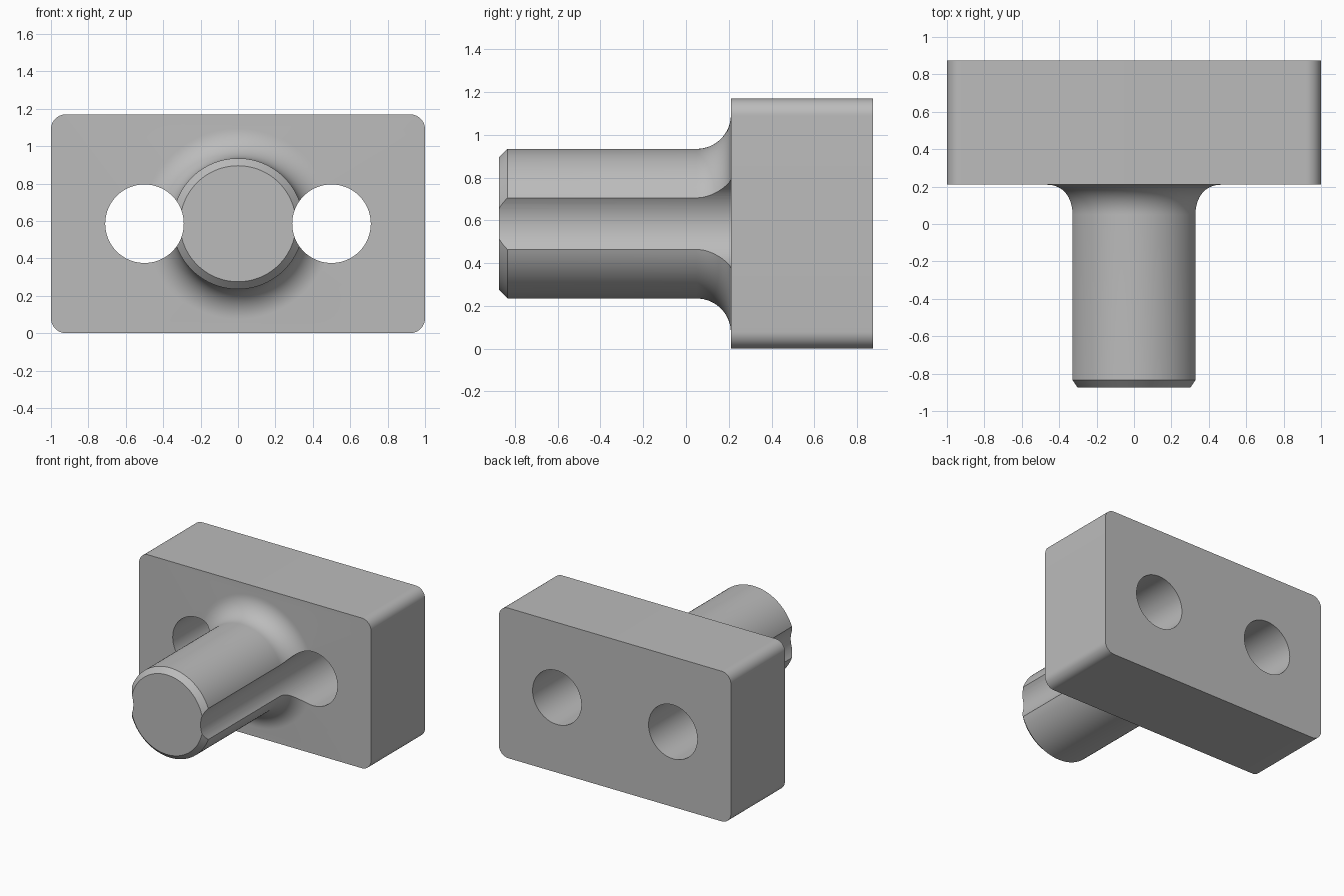
import bpy
import bmesh
from math import cos, sin, pi, radians
from mathutils import Matrix, Vector

cube = bpy.data.objects.get("Cube")
if cube:
    bpy.data.objects.remove(cube, do_unlink=True)

MID = 0.585            # height of the shaft and hole axes
FACE, BACK, TIP = 0.21, 0.875, -0.875
SHAFT_R, FILLET = 0.35, 0.16
HOLE_R, HOLE_X = 0.21, 0.5

grey = bpy.data.materials.new("steel grey")
grey.use_nodes = True
colour = (0.5, 0.5, 0.5, 1)
grey.diffuse_color = colour
grey.node_tree.nodes["Principled BSDF"].inputs["Base Color"].default_value = colour


def finish(bm, name):
    bmesh.ops.recalc_face_normals(bm, faces=bm.faces)
    mesh = bpy.data.meshes.new(name)
    bm.to_mesh(mesh)
    bm.free()
    mesh.materials.append(grey)
    obj = bpy.data.objects.new(name, mesh)
    bpy.context.collection.objects.link(obj)
    return obj


def rounded_plate(name, half_w, half_h, radius, steps=12):
    """Rounded rectangle extruded along y."""
    bm = bmesh.new()
    ring = []
    for k, (sx, sz) in enumerate([(1, 1), (-1, 1), (-1, -1), (1, -1)]):
        for i in range(steps + 1):
            a = (k + i / steps) * pi / 2
            ring.append(bm.verts.new((sx * (half_w - radius) + radius * cos(a), FACE,
                                      MID + sz * (half_h - radius) + radius * sin(a))))
    face = bm.faces.new(ring)
    out = bmesh.ops.extrude_face_region(bm, geom=[face], use_keep_orig=True)
    moved = [g for g in out["geom"] if isinstance(g, bmesh.types.BMVert)]
    bmesh.ops.translate(bm, verts=moved, vec=(0, BACK - FACE, 0))
    return finish(bm, name)


def lathe(name, profile, steps=128):
    """Revolve (radius, y) points around the shaft axis."""
    bm = bmesh.new()
    verts = [bm.verts.new((r, y, MID)) for r, y in profile]
    edges = [bm.edges.new(pair) for pair in zip(verts, verts[1:])]
    bmesh.ops.spin(bm, geom=verts + edges, cent=(0, 0, MID), axis=(0, 1, 0),
                   angle=2 * pi, steps=steps)
    bmesh.ops.remove_doubles(bm, verts=bm.verts, dist=1e-5)
    bmesh.ops.holes_fill(bm, edges=bm.edges, sides=0)
    return finish(bm, name)


def hole_cutter(name, x):
    bm = bmesh.new()
    place = Matrix.Translation(Vector((x, 0, MID))) @ Matrix.Rotation(pi / 2, 4, "X")
    bmesh.ops.create_cone(bm, cap_ends=True, segments=96, radius1=HOLE_R,
                          radius2=HOLE_R, depth=3, matrix=place)
    return finish(bm, name)


def combine(target, tool, operation):
    mod = target.modifiers.new(tool.name, "BOOLEAN")
    mod.operation = operation
    mod.solver = "EXACT"
    mod.object = tool
    bpy.context.view_layer.objects.active = target
    bpy.ops.object.modifier_apply(modifier=mod.name)
    bpy.data.objects.remove(tool, do_unlink=True)


# Flange block with rounded corners
body = rounded_plate("flanged_shaft", 1.0, MID, 0.08)

# Shaft with chamfered tip and concave fillet at its root
profile = [(SHAFT_R - 0.04, TIP), (SHAFT_R, TIP + 0.04)]
for i in range(17):
    a = i / 16 * pi / 2
    profile.append((SHAFT_R + FILLET * (1 - cos(a)), FACE - FILLET * (1 - sin(a))))
profile.append((SHAFT_R + FILLET, FACE + 0.2))
combine(body, lathe("shaft", profile), "UNION")

# Two through holes that also groove the sides of the shaft
for side, x in (("left", HOLE_X), ("right", -HOLE_X)):
    combine(body, hole_cutter(side + "_hole", x), "DIFFERENCE")

# Smooth the curved walls, keep the rims sharp
bpy.ops.object.select_all(action="DESELECT")
body.select_set(True)
bpy.context.view_layer.objects.active = body
bpy.ops.object.shade_smooth_by_angle(angle=radians(25))
